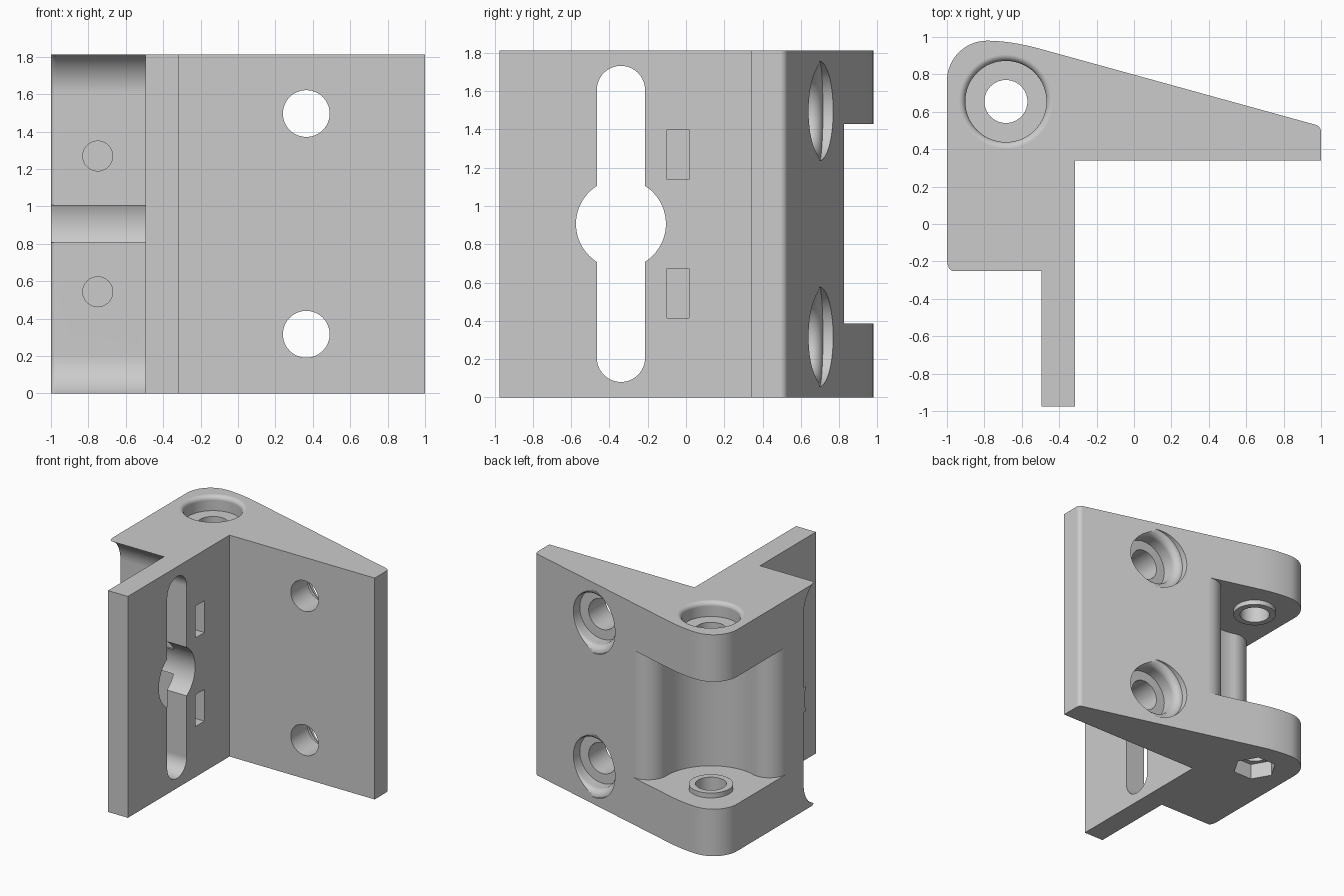
import bpy
import bmesh
from math import cos, sin, pi, radians
from mathutils import Vector

cube = bpy.data.objects.get("Cube")
if cube:
    bpy.data.objects.remove(cube, do_unlink=True)

H = 1.813               # overall height
MID = H / 2
PIVOT = Vector((-0.685, 0.655))
SLOPE = -0.276          # lean of the back face


def loft(name, rings):
    """Closed solid skinned through rings of equal length."""
    bm = bmesh.new()
    rows = [[bm.verts.new(p) for p in ring] for ring in rings]
    n = len(rows[0])
    for a, b in zip(rows, rows[1:]):
        for i in range(n):
            j = (i + 1) % n
            bm.faces.new((a[i], a[j], b[j], b[i]))
    bm.faces.new(rows[0][::-1])
    bm.faces.new(rows[-1])
    bmesh.ops.recalc_face_normals(bm, faces=bm.faces[:])
    mesh = bpy.data.meshes.new(name)
    bm.to_mesh(mesh)
    bm.free()
    obj = bpy.data.objects.new(name, mesh)
    bpy.context.collection.objects.link(obj)
    return obj


def prism(name, outline, z0, z1):
    return loft(name, [[(x, y, z) for x, y in outline] for z in (z0, z1)])


def arc(cx, cy, r, start, end, steps=16):
    angles = [radians(start + (end - start) * i / steps) for i in range(steps + 1)]
    return [(cx + r * cos(a), cy + r * sin(a)) for a in angles]


def lathe(name, centre, axis, rows, sides=64, shear=0):
    """Round solid along an axis; rows are (radius, offset, sheared)."""
    rings = []
    for r, h, lean in rows:
        ring = []
        for c, s in arc(0, 0, r, 0, 360 - 360 / sides, sides - 1):
            d = h + (shear * c if lean else 0)
            local = {"x": (d, c, s), "y": (c, d, s), "z": (c, s, d)}[axis]
            ring.append(Vector(centre) + Vector(local))
        rings.append(ring)
    return loft(name, rings)


def rod(name, centre, axis, r, h0, h1, sides=64):
    return lathe(name, centre, axis, [(r, h0, False), (r, h1, False)], sides)


def counterbore(name, centre, axis, r, fillet, depth, shear=0):
    """Flat-seated recess with a rounded rim."""
    rim = arc(r + fillet, -fillet, fillet, 180, 90, 8)
    rows = [(r, -depth, False)] + [(a, b, True) for a, b in rim]
    return lathe(name, centre, axis, rows + [(r + fillet, 0.4, True)], shear=shear)


def open_slot(name, z, direction, sections):
    """Round-ended slot along x, open towards the top or bottom."""
    rings = []
    for x, r in sections:
        pts = arc(-0.34, 0, r, 0, 180, 32)
        pts += [(-0.34 - r, -0.6), (-0.34 + r, -0.6)]
        rings.append([(x, y, z + direction * d) for y, d in pts])
    return loft(name, rings)


def combine(body, tool, operation="DIFFERENCE"):
    mod = body.modifiers.new("combine", "BOOLEAN")
    mod.operation, mod.object, mod.solver = operation, tool, "EXACT"
    bpy.context.view_layer.objects.active = body
    bpy.ops.object.modifier_apply(modifier=mod.name)
    bpy.data.objects.remove(tool, do_unlink=True)


# Main bracket: block, thin plate and tapering wing in one outline
bend = [Vector((-0.785, 0.98)), Vector((-0.66, 0.98)), Vector((-0.5, 0.936))]
crown = [bend[0] * (1 - t) ** 2 + bend[1] * 2 * t * (1 - t) + bend[2] * t * t
         for t in [i / 10 for i in range(1, 11)]]
outline = arc(-0.785, 0.765, 0.215, 180, 90)
outline += [tuple(p) for p in crown]
outline += arc(0.96, 0.492, 0.04, 75, 0, 6)
outline += [(1, 0.34), (-0.315, 0.34), (-0.315, -0.975), (-0.495, -0.975),
            (-0.495, -0.34), (-1, -0.34)]
bracket = prism("bracket", outline, 0, H)

# Hinge pocket with flared sides
px, py = PIVOT
pocket = arc(-0.123, 0.664, 0.162, 75, 180)
pocket += arc(px, py, 0.4, 0, -106, 32)[1:-1]
pocket += arc(-0.843, 0.123, 0.157, 74, 180)
pocket += [(-1.3, 0.123), (-1.3, 1.4), (0.07, 1.4)]
combine(bracket, prism("pocket", pocket, 0.385, H - 0.385))

# Hinge bosses, pin hole, bolt head seat and hexagonal nut seat
for z0, z1 in ((0.3, 0.425), (H - 0.425, H - 0.3)):
    combine(bracket, rod("boss", (px, py, 0), "z", 0.165, z0, z1), "UNION")
combine(bracket, rod("pin_hole", (px, py, 0), "z", 0.115, -0.2, H + 0.2))
combine(bracket, counterbore("head_seat", (px, py, H), "z", 0.217, 0.035, 0.12))
combine(bracket, rod("nut_seat", (px, py, 0), "z", 0.17, -0.2, 0.13, 6))

# Wing mounting holes, with seats sunk into the sloping back
wx = 0.365
for z in (MID - 0.59, MID + 0.59):
    combine(bracket, rod("wing_hole", (wx, 0, z), "y", 0.125, 0.2, 1.2))
    surface = 0.798 + SLOPE * wx
    combine(bracket, counterbore("wing_seat", (wx, surface, z), "y",
                                 0.205, 0.055, surface - 0.56, SLOPE * 0.26))

# Round passage through block and plate
combine(bracket, rod("passage", (0, -0.34, MID), "x", 0.235, -1.2, -0.1, 96))

for side in (-1, 1):
    # Wide scoops beside the tabs, with a rounded outer rim, and plate slots
    scoop_z = MID + side * 0.7
    flare = [(-1 + 0.03 - 0.03 * cos(a), 0.225 + 0.03 - 0.03 * sin(a))
             for a in [i * pi / 12 for i in range(7)]]
    combine(bracket, open_slot("scoop", scoop_z, side,
                               [(-1.2, 0.255)] + flare + [(-0.495, 0.225)]))
    combine(bracket, open_slot("plate_slot", scoop_z, side,
                               [(-0.6, 0.126), (-0.2, 0.126)]))
    # Nut pockets and the tab screw holes that lead to them
    z = MID + side * 0.363
    nut = [(-0.9, -0.1), (-0.2, -0.1), (-0.2, 0.015), (-0.9, 0.015)]
    combine(bracket, prism("nut_pocket", nut, z - 0.13, z + 0.13))
    combine(bracket, rod("tab_hole", (-0.75, 0, z), "y", 0.08, -0.6, 0.1, 32))

# Single grey finish
grey = bpy.data.materials.new("grey")
grey.use_nodes = True
colour = (0.6, 0.6, 0.6, 1)
grey.diffuse_color = colour
grey.node_tree.nodes["Principled BSDF"].inputs["Base Color"].default_value = colour
bracket.data.materials.clear()
bracket.data.materials.append(grey)
for face in bracket.data.polygons:
    face.material_index = 0

# Smooth curves, crisp corners
bpy.ops.object.select_all(action="DESELECT")
bracket.select_set(True)
bpy.context.view_layer.objects.active = bracket
bpy.ops.object.shade_smooth_by_angle(angle=radians(30))
weighted = bracket.modifiers.new("even_shading", "WEIGHTED_NORMAL")
weighted.keep_sharp = True
